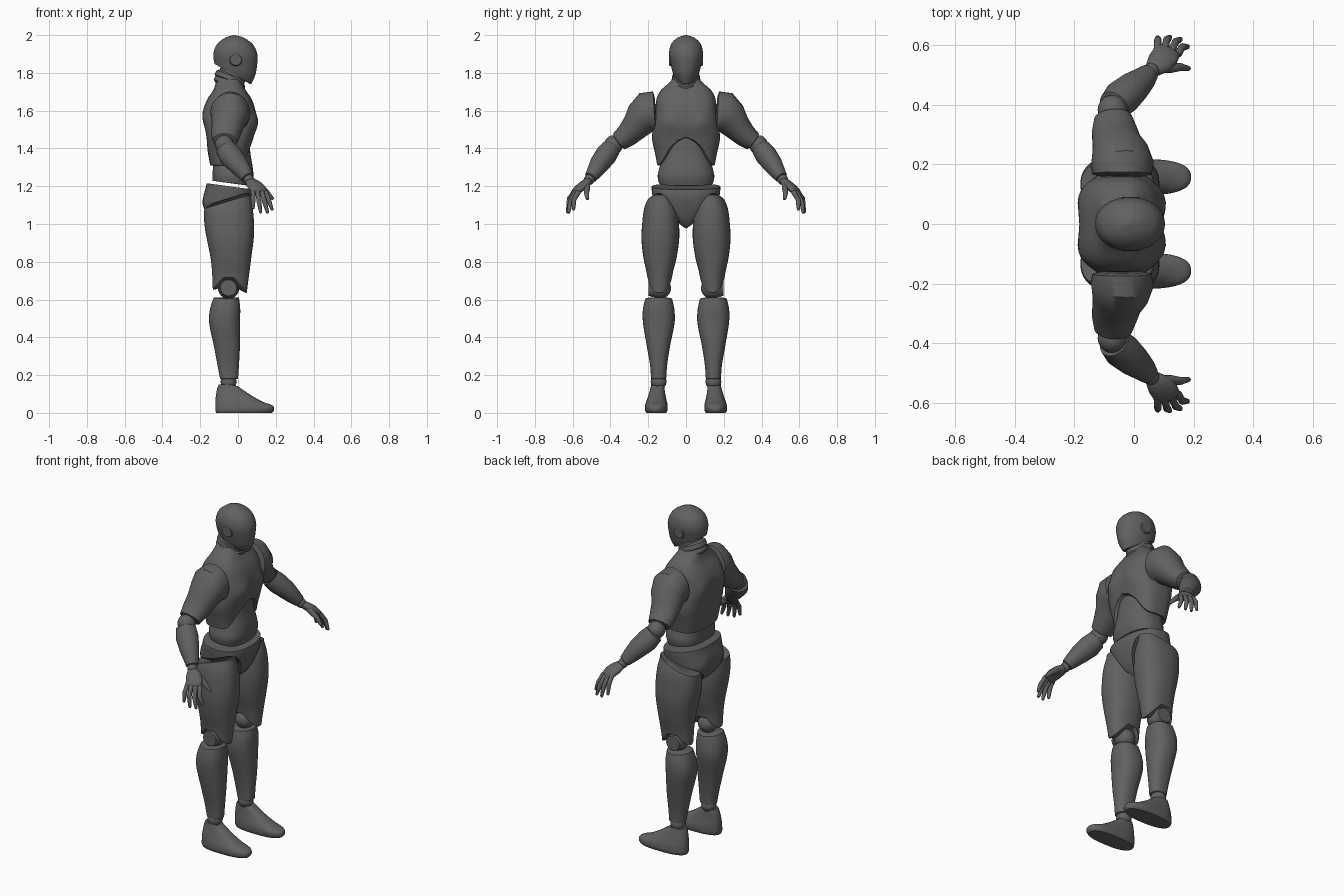
import bpy, bmesh, math
from mathutils import Vector, Matrix

if "Cube" in bpy.data.objects:
    bpy.data.objects.remove(bpy.data.objects["Cube"])

grey = bpy.data.materials.new("dark_grey_plastic")
grey.use_nodes = True
grey.diffuse_color = (0.12, 0.12, 0.12, 1)
grey.node_tree.nodes["Principled BSDF"].inputs["Base Color"].default_value = grey.diffuse_color

SEGMENTS, RINGS = 48, 26
parts = []


def finish(name, bm, side=1):
    """Turn a bmesh into a named object, flipped across y for the right side."""
    if side < 0:
        bmesh.ops.scale(bm, vec=(1, -1, 1), verts=bm.verts)
    bmesh.ops.recalc_face_normals(bm, faces=bm.faces)
    mesh = bpy.data.meshes.new(name)
    bm.to_mesh(mesh)
    bm.free()
    mesh.materials.append(grey)
    obj = bpy.data.objects.new(name, mesh)
    bpy.context.collection.objects.link(obj)
    parts.append(obj)


def skin(bm, rings, low_tip, high_tip):
    """Bridge rings of points and close both ends with fans."""
    loops = [[bm.verts.new(p) for p in ring] for ring in rings]
    n = len(loops[0])
    for a, b in zip(loops, loops[1:]):
        for i in range(n):
            j = (i + 1) % n
            bm.faces.new((a[i], a[j], b[j], b[i]))
    for loop, tip in ((loops[0], low_tip), (loops[-1], high_tip)):
        center = bm.verts.new(tip)
        for i in range(n):
            bm.faces.new((loop[i], loop[(i + 1) % n], center))


def sample(rows, z):
    """Smoothly interpolate the profile rows at height z."""
    z = min(max(z, rows[0][0]), rows[-1][0])
    k = max(i for i in range(len(rows) - 1) if rows[i][0] <= z)
    a, b = rows[k], rows[k + 1]
    before, after = rows[max(k - 1, 0)], rows[min(k + 2, len(rows) - 1)]
    h = b[0] - a[0]
    t = (z - a[0]) / h
    out = []
    for i in range(1, len(a)):
        m0 = (b[i] - before[i]) / (b[0] - before[0]) * h
        m1 = (after[i] - a[i]) / (after[0] - a[0]) * h
        d = b[i] - a[i]
        out.append(a[i] + t * (m0 + t * (3 * d - 2 * m0 - m1 + t * (m0 + m1 - 2 * d))))
    return out


def shell(name, rows, low, high, side=1, power=2.3, bulges=(), low_tip=None):
    """Upright body part. Rows: height, back, front, then half width or both sides.
    low and high give the rim height at a point (x, y)."""
    rows = [r if len(r) > 4 else (*r[:3], -r[3], r[3]) for r in rows]

    def point(angle, z):
        back, front, inner, outer = sample(rows, z)
        c, s = math.cos(angle), math.sin(angle)
        x = math.copysign(abs(c) ** (2 / power), c) * (front - back) / 2
        y = math.copysign(abs(s) ** (2 / power), s) * (outer - inner) / 2
        mid = Vector(((front + back) / 2, (inner + outer) / 2, z))
        p = mid + Vector((x, y, 0))
        for bx, by, bz, radius, amount in bulges:
            for sy in {by, -by} if inner < 0 else {by}:
                d = (p - Vector((bx, sy, bz))).length / radius
                p += (p - mid).normalized() * amount * math.exp(-d * d)
        return p

    def rim(angle, rule, z):
        for _ in range(3):
            p = point(angle, z)
            z = rule(p.x, p.y)
        return z

    angles = [math.tau * i / SEGMENTS for i in range(SEGMENTS)]
    bounds = [(rim(a, low, rows[0][0]), rim(a, high, rows[-1][0])) for a in angles]
    rings = []
    for k in range(RINGS + 1):
        t = (1 - math.cos(math.pi * k / RINGS)) / 2
        rings.append([point(a, lo + (hi - lo) * t) for a, (lo, hi) in zip(angles, bounds)])
    tips = []
    for ring in (rings[0], rings[-1]):      # soften both rims
        mid = sum(ring, Vector()) / SEGMENTS
        for p in ring:
            p.x += (mid.x - p.x) * 0.05
            p.y += (mid.y - p.y) * 0.05
        tips.append(mid)
    if low_tip:
        tips[0].z = low_tip
    bm = bmesh.new()
    skin(bm, rings, *tips)
    finish(name, bm, side)


def tube(name, stations, across=(1, 0, 0), side=1, dome=0.3, n=24):
    """Limb along a path. Stations: x, y, z, radius across, radius the other way."""
    pts = [Vector(s[:3]) for s in stations]
    rings, ends = [], []
    last = len(pts) - 1
    for i, s in enumerate(stations):
        t = (pts[min(i + 1, last)] - pts[max(i - 1, 0)]).normalized()
        u = Vector(across)
        u = (u - t * u.dot(t)).normalized()
        v = t.cross(u)

        def ring(scale, shift):
            return [pts[i] + t * shift + (u * math.cos(a) * s[3] + v * math.sin(a) * s[4]) * scale
                    for a in (math.tau * k / n for k in range(n))]
        r = min(s[3:]) * dome
        if i == 0:
            rings.append(ring(0.75, -r * 0.7))
            ends.append(pts[i] - t * r)
        rings.append(ring(1, 0))
        if i == last:
            rings.append(ring(0.75, r * 0.7))
            ends.append(pts[i] + t * r)
    bm = bmesh.new()
    skin(bm, rings, *ends)
    finish(name, bm, side)


def ball(name, center, radius, side=1, stretch=1):
    bm = bmesh.new()
    bmesh.ops.create_uvsphere(bm, u_segments=24, v_segments=16, radius=radius)
    bmesh.ops.scale(bm, vec=(1, stretch, 1), verts=bm.verts)
    bmesh.ops.translate(bm, vec=center, verts=bm.verts)
    finish(name, bm, side)


def disc(name, center, radius, depth, side=1):
    bm = bmesh.new()
    bmesh.ops.create_cone(bm, cap_ends=True, segments=32, radius1=radius, radius2=radius * 0.85,
                          depth=depth, matrix=Matrix.Translation(center) @ Matrix.Rotation(-math.pi / 2, 4, "X"))
    finish(name, bm, side)


def clamp(v):
    return min(max(v, 0), 1)


# Head, neck and collars
shell("head", [(1.74, -.1, .07, .04), (1.79, -.11, .092, .066), (1.85, -.125, .102, .082),
               (1.9, -.13, .102, .09), (1.95, -.113, .08, .08), (1.975, -.085, .05, .06),
               (1.99, -.06, .022, .037), (2, -.025, -.015, .005)],
      lambda x, y: 1.74 + .55 * max(.07 - x, 0), lambda x, y: 2, power=2.1)
tube("neck", [(-.055, 0, 1.68, .078, .075), (-.04, 0, 1.75, .074, .07), (-.02, 0, 1.83, .07, .065)])
for i, z in enumerate((1.735, 1.765)):
    tube(f"collar_{i + 1}", [(-.048, 0, z, .086 - .005 * i, .082 - .006 * i),
                             (-.04, 0, z + .022, .083 - .005 * i, .078 - .006 * i)])

# Torso
shell("chest", [(1.3, -.145, .055, .15), (1.38, -.16, .065, .165), (1.45, -.17, .08, .18),
                (1.53, -.183, .1, .172), (1.6, -.182, .092, .162), (1.66, -.163, .073, .157),
                (1.71, -.13, .04, .132), (1.745, -.118, .02, .092), (1.77, -.11, .01, .07)],
      lambda x, y: 1.31 + .15 * clamp(x / .06) * (1 - clamp(abs(y) / .15) ** 1.7),
      lambda x, y: 1.77, power=2.9, low_tip=1.44,
      bulges=[(.1, .075, 1.54, .05, .012), (.1, 0, 1.55, .035, -.012),
              (-.18, .09, 1.57, .06, .012), (-.19, 0, 1.5, .06, -.02)])
shell("abdomen", [(1.19, -.13, .065, .135), (1.25, -.14, .08, .15), (1.3, -.14, .075, .14),
                  (1.38, -.14, .065, .12), (1.47, -.12, .06, .115)],
      lambda x, y: 1.217 - .13 * (x + .05), lambda x, y: 1.47, power=2.5,
      bulges=[(.07, .05, 1.3, .05, .004), (-.14, 0, 1.3, .05, -.012)])
shell("pelvis", [(.975, -.09, 0, .17), (1.02, -.15, .045, .17), (1.1, -.18, .08, .172),
                 (1.15, -.178, .09, .178), (1.19, -.17, .085, .182), (1.22, -.165, .075, .178)],
      lambda x, y: .975 + (.16 + .3 * (x + .05)) * (1 - (1 - clamp((abs(y) - .02) / .14)) ** 2),
      lambda x, y: 1.2 - .13 * (x + .05), power=2.4, low_tip=.985,
      bulges=[(-.18, .08, 1.1, .07, .015), (-.19, 0, 1.06, .05, -.025)])

# Finger layout: knuckle and tip
FINGERS = {"little": ((.08, .588, 1.178), (.08, .625, 1.085)),
           "ring": ((.103, .59, 1.17), (.12, .627, 1.063)),
           "middle": ((.127, .584, 1.166), (.156, .62, 1.063)),
           "index": ((.148, .572, 1.165), (.18, .595, 1.078))}

for label, s in (("left", 1), ("right", -1)):
    # Arm
    disc(f"{label}_ear_disc", (-.012, .084, 1.87), .035, .012, s)
    tube(f"{label}_upper_arm",
         [(-.04, .168, 1.59, .1, .112), (-.04, .2, 1.588, .106, .114), (-.045, .232, 1.562, .097, .095),
          (-.057, .27, 1.513, .083, .075), (-.066, .315, 1.467, .076, .062), (-.07, .355, 1.437, .064, .052)],
         side=s, dome=.1, n=36)
    ball(f"{label}_elbow", (-.072, .383, 1.42), .05, s)
    tube(f"{label}_forearm",
         [(-.066, .398, 1.4, .055, .052), (-.04, .425, 1.362, .063, .058), (0, .46, 1.315, .055, .052),
          (.03, .485, 1.275, .044, .042), (.05, .505, 1.247, .034, .033)], side=s, dome=.15)
    ball(f"{label}_wrist", (.057, .512, 1.235), .028, s)
    # Hand
    spread = (1, -.35, 0)
    tube(f"{label}_palm", [(.062, .517, 1.228, .028, .021), (.085, .54, 1.207, .043, .024),
                           (.105, .565, 1.188, .046, .022), (.115, .583, 1.17, .043, .016)],
         across=spread, side=s, dome=.5)
    for finger, (root, tip) in FINGERS.items():
        a, b = Vector(root), Vector(tip)
        knee = a.lerp(b, .45) + Vector((0, .012, 0))
        stations = [(*p, r, r) for p, r in ((a, .014), (a.lerp(knee, .6), .012), (knee, .013),
                                            (knee.lerp(b, .5), .011), (b, .008))]
        tube(f"{label}_{finger}_finger", stations, side=s, dome=.9, n=12)
    tube(f"{label}_thumb", [(.09, .525, 1.212, .02, .018), (.125, .523, 1.19, .018, .016),
                            (.155, .527, 1.165, .014, .014), (.182, .522, 1.135, .009, .009)],
         side=s, dome=.9, n=12)
    # Leg
    shell(f"{label}_thigh",
          [(.62, -.13, .045, .085, .195), (.68, -.135, .052, .078, .2), (.74, -.137, .06, .07, .208),
           (.82, -.145, .07, .05, .225), (.92, -.165, .083, .036, .236), (1, -.178, .085, .037, .232),
           (1.08, -.178, .078, .045, .222), (1.14, -.165, .065, .07, .2)],
          lambda x, y: .715 - 1.2 * max(0, abs(x + .05) - .03),
          lambda x, y: 1.122 + .3 * (x + .05) - .11 * clamp((.12 - y) / .085) ** 2, s)
    ball(f"{label}_knee", (-.05, .138, .66), .056, s, 1.05)
    disc(f"{label}_knee_cap", (-.05, .186, .662), .05, .025, s)
    shell(f"{label}_shin",
          [(.18, -.095, 0, .105, .185), (.25, -.108, .005, .1, .19), (.35, -.127, .01, .085, .207),
           (.48, -.153, .01, .06, .228), (.55, -.148, .012, .062, .228), (.62, -.125, .004, .078, .212)],
          lambda x, y: .18, lambda x, y: .605 + .1 * abs(x + .06), s)
    ball(f"{label}_ankle", (-.05, .145, .165), .042, s)
    shell(f"{label}_foot",
          [(0, -.115, .18, .104, .21), (.015, -.12, .191, .098, .217), (.04, -.12, .183, .097, .216),
           (.055, -.12, .14, .1, .212), (.09, -.117, .075, .108, .2), (.13, -.11, .015, .114, .188),
           (.15, -.102, -.012, .117, .184)],
          lambda x, y: 0, lambda x, y: .15 - .15 * clamp(x + .05), s, 2.5)

# Smooth shading with crisp rims
bpy.ops.object.select_all(action="DESELECT")
for obj in parts:
    obj.select_set(True)
bpy.context.view_layer.objects.active = parts[0]
bpy.ops.object.shade_smooth_by_angle(angle=math.radians(40))
